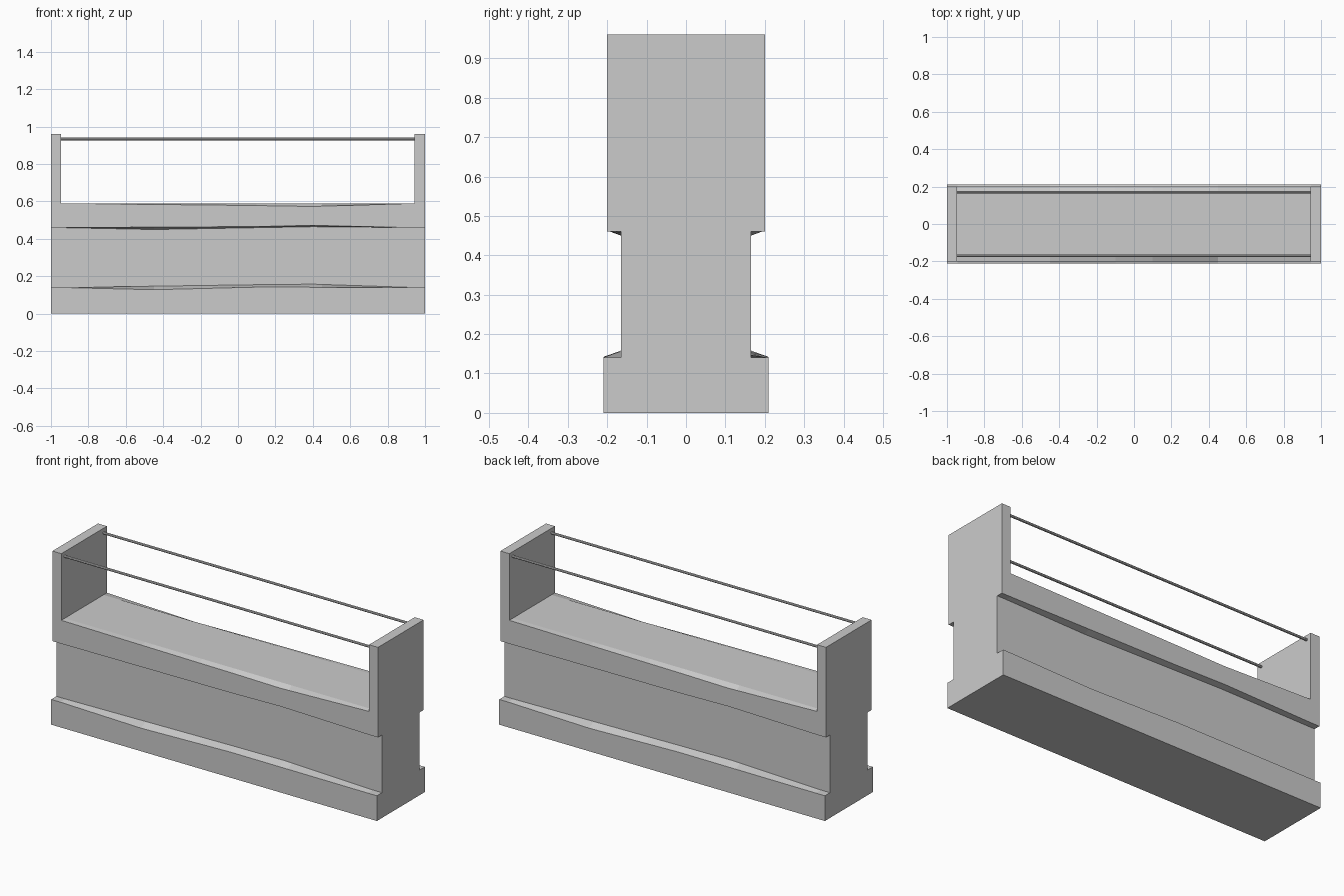
import bpy, bmesh

cube = bpy.data.objects.get("Cube")
if cube:
    bpy.data.objects.remove(cube)

# One stone grey for everything
stone = bpy.data.materials.new("stone grey")
stone.use_nodes = True
grey = (0.6, 0.6, 0.6, 1)
stone.diffuse_color = grey
stone.node_tree.nodes["Principled BSDF"].inputs["Base Color"].default_value = grey

POST = 0.945   # inner face of the end posts
LIP = 0.59     # top of the wall
TOP = 0.96


def finish(bm, name):
    bmesh.ops.recalc_face_normals(bm, faces=bm.faces)
    mesh = bpy.data.meshes.new(name)
    bm.to_mesh(mesh)
    bm.free()
    mesh.materials.append(stone)
    obj = bpy.data.objects.new(name, mesh)
    bpy.context.collection.objects.link(obj)
    return obj


# Half profile (distance from centre, height), bottom to top
PROFILE = [(0.21, 0), (0.21, 0.14), (0.165, 0.14), (0.165, 0.46),
           (0.20, 0.46), (0.20, LIP), (0.17, LIP)]

# Uneven edges: profile point -> height offset at each station of the front;
# the back repeats them turned end for end
STATIONS = [-1, -POST, -0.45, 0.1, 0.4, POST, 1]
WEAR = {1: {-0.45: -0.012, 0.1: 0.002},
        2: {0.1: 0.015, 0.4: 0.018},
        3: {-0.45: -0.01, 0.4: 0.005},
        4: {0.1: 0.006, 0.4: 0.012},
        5: {-0.45: -0.006, 0.1: -0.012, 0.4: -0.017}}


def worn(i, x):
    """Height offset of a profile point, interpolated along the length."""
    keys = sorted({-POST: 0, POST: 0, **WEAR.get(i, {})}.items())
    for (xa, za), (xb, zb) in zip(keys, keys[1:]):
        if xa <= x <= xb:
            return za + (zb - za) * (x - xa) / (xb - xa)
    return 0


# Wall: lofted cross-sections
bm = bmesh.new()
rings = []
for x in sorted(set(STATIONS + [-s for s in STATIONS])):
    front = [(x, -y, z + worn(i, x)) for i, (y, z) in enumerate(PROFILE)]
    back = [(x, y, z + worn(i, -x)) for i, (y, z) in enumerate(PROFILE)]
    rings.append([bm.verts.new(p) for p in front + back[::-1]])
n = len(rings[0])
for a, b in zip(rings, rings[1:]):
    for i in range(n):
        j = (i + 1) % n
        bm.faces.new((a[i], a[j], b[j], b[i]))
bm.faces.new(rings[0])
bm.faces.new(rings[-1])
finish(bm, "wall")

# End posts
for side, label in ((1, "left"), (-1, "right")):
    bm = bmesh.new()
    bmesh.ops.create_cube(bm, size=1)
    bmesh.ops.scale(bm, vec=(1 - POST, 0.4, TOP - LIP), verts=bm.verts)
    bmesh.ops.translate(bm, vec=(side * (1 + POST) / 2, 0, (TOP + LIP) / 2), verts=bm.verts)
    finish(bm, label + "_end_post")

# Hand rails
for y, label in ((-0.17, "front"), (0.17, "back")):
    bpy.ops.mesh.primitive_cylinder_add(vertices=8, radius=0.007, depth=2 * POST + 0.01,
                                        location=(0, y, 0.934), rotation=(0, 1.5708, 0))
    rail = bpy.context.object
    rail.name = label + "_rail"
    rail.data.materials.append(stone)
    bpy.ops.object.shade_smooth_by_angle()
